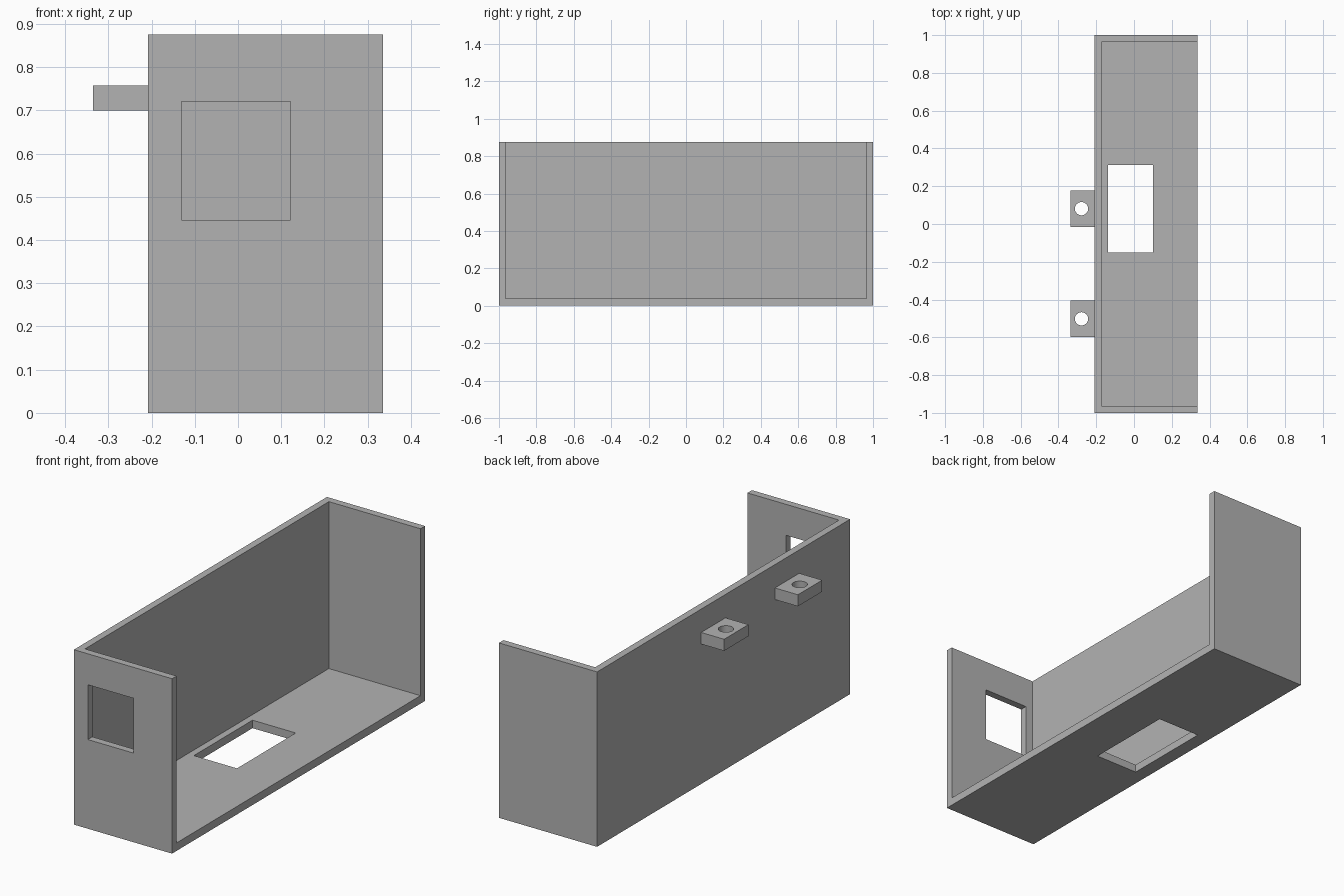
import bpy
import bmesh
from mathutils import Vector

cube = bpy.data.objects.get("Cube")
if cube:
    bpy.data.objects.remove(cube, do_unlink=True)

grey = bpy.data.materials.new("plain grey")
grey.use_nodes = True
COLOUR = (0.45, 0.45, 0.45, 1)
grey.diffuse_color = COLOUR
grey.node_tree.nodes["Principled BSDF"].inputs["Base Color"].default_value = COLOUR


def finish(name, bm):
    mesh = bpy.data.meshes.new(name)
    bm.to_mesh(mesh)
    bm.free()
    mesh.materials.append(grey)
    obj = bpy.data.objects.new(name, mesh)
    bpy.context.collection.objects.link(obj)
    return obj


def box(name, low, high):
    low, high = Vector(low), Vector(high)
    bm = bmesh.new()
    bmesh.ops.create_cube(bm, size=1)
    bmesh.ops.scale(bm, vec=high - low, verts=bm.verts)
    bmesh.ops.translate(bm, vec=(low + high) / 2, verts=bm.verts)
    return finish(name, bm)


def cylinder(name, centre, radius, depth):
    bm = bmesh.new()
    bmesh.ops.create_cone(bm, cap_ends=True, segments=48, radius1=radius,
                          radius2=radius, depth=depth)
    bmesh.ops.translate(bm, vec=centre, verts=bm.verts)
    return finish(name, bm)


def cut(target, cutter):
    # Apply the cut, then discard the cutter
    mod = target.modifiers.new("cut", 'BOOLEAN')
    mod.operation = 'DIFFERENCE'
    mod.solver = 'EXACT'
    mod.object = cutter
    bpy.context.view_layer.objects.active = target
    bpy.ops.object.modifier_apply(modifier=mod.name)
    bpy.data.objects.remove(cutter, do_unlink=True)


# Overall sizes
LEFT, RIGHT, TOP = -0.208, 0.335, 0.875
WALL, FLOOR = 0.036, 0.04

# Housing: open at the top and along one long side
housing = box("housing", (LEFT, -1, 0), (RIGHT, 1, TOP))
cut(housing, box("cavity", (LEFT + WALL, -1 + WALL, FLOOR), (1, 1 - WALL, 2)))

# Window in the front end wall, opening in the floor
cut(housing, box("end_window", (-0.131, -1.1, 0.446), (0.121, -0.9, 0.72)))
cut(housing, box("floor_opening", (-0.138, -0.152, -0.1), (0.101, 0.312, 0.1)))

# Mounting tabs with screw holes on the outside of the long wall
for name, y in (("front_mounting_tab", -0.502), ("rear_mounting_tab", 0.081)):
    tab = box(name, (-0.335, y - 0.096, 0.70), (LEFT, y + 0.096, 0.758))
    cut(tab, cylinder("screw_hole", (-0.278, y, 0.73), 0.035, 0.2))
    bpy.ops.object.select_all(action='DESELECT')
    tab.select_set(True)
    bpy.context.view_layer.objects.active = tab
    bpy.ops.object.shade_smooth_by_angle()
